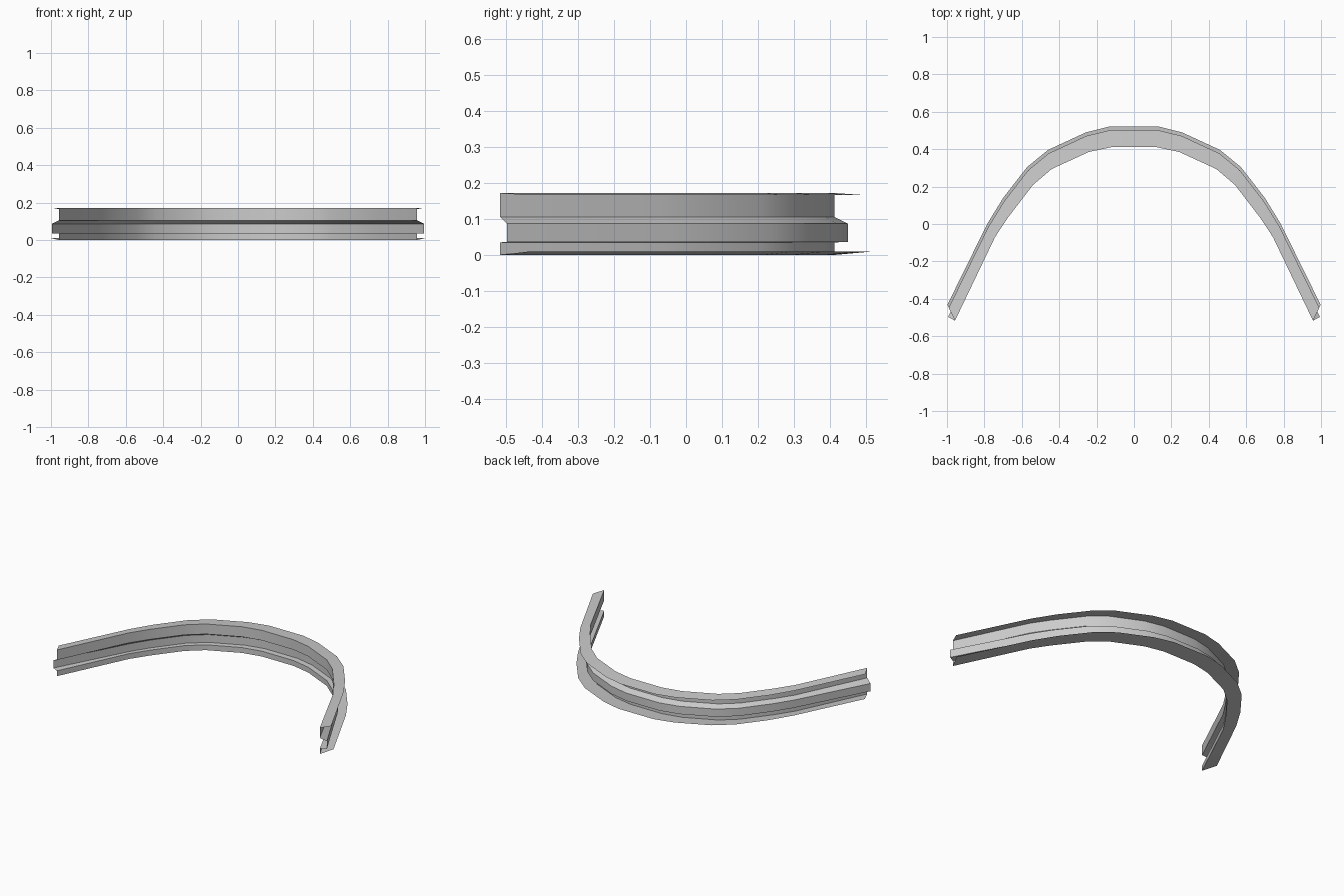
import bpy, bmesh, math
from mathutils import Vector

if "Cube" in bpy.data.objects:
    bpy.data.objects.remove(bpy.data.objects["Cube"])

# Right half of the plan curves: inner web line and outer flange line
INNER = [(.115, .412), (.242, .385), (.44, .294), (.54, .209), (.672, .037), (.743, -.07), (.957, -.517)]
OUTER = [(.128, .522), (.257, .49), (.46, .396), (.572, .304), (.70, .139), (.785, .0), (.998, -.432)]
RIB_END = Vector((.995, -.497))

# Open cross-section: (fraction from inner to outer line, height)
PROFILE = [(1, .01), (0, 0), (0, .035), (.34, .036), (.34, .087),
           (0, .106), (0, .172), (.82, .166)]


def row(frac, z):
    """One lengthwise line of the rail, mirrored across x = 0."""
    half = [Vector(a).lerp(Vector(b), frac) for a, b in zip(INNER, OUTER)]
    if 0 < frac < .5:
        half[-1] = RIB_END          # rib is cut square at the tips
    left = [(-p.x, p.y, z) for p in reversed(half)]
    return left + [(p.x, p.y, z) for p in half]


# Curved rail: sheet swept along the arch
bm = bmesh.new()
rows = [[bm.verts.new(c) for c in row(f, z)] for f, z in PROFILE]
for lo, hi in zip(rows, rows[1:]):
    for i in range(len(lo) - 1):
        bm.faces.new((lo[i], lo[i + 1], hi[i + 1], hi[i]))
mesh = bpy.data.meshes.new("curved_rail")
bm.to_mesh(mesh)
bm.free()
rail = bpy.data.objects.new("curved_rail", mesh)
bpy.context.collection.objects.link(rail)
bpy.context.view_layer.objects.active = rail
rail.select_set(True)
bpy.ops.object.shade_smooth_by_angle(angle=math.radians(30))
